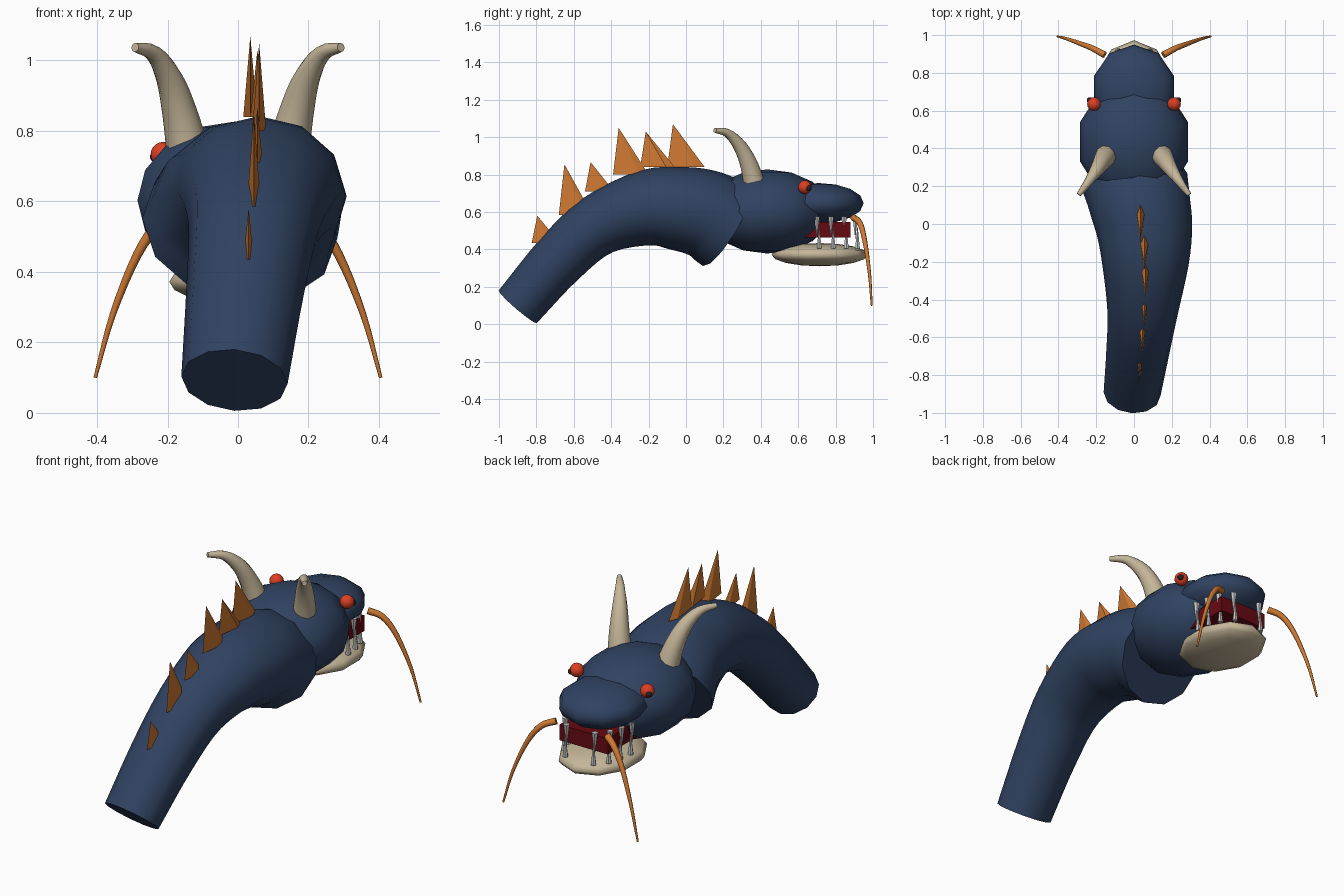
import bpy, bmesh, math
from mathutils import Vector, Matrix

if "Cube" in bpy.data.objects:
    bpy.data.objects.remove(bpy.data.objects["Cube"])


def material(name, rgb):
    m = bpy.data.materials.new(name)
    m.diffuse_color = (*rgb, 1)
    m.use_nodes = True
    m.node_tree.nodes["Principled BSDF"].inputs["Base Color"].default_value = m.diffuse_color
    return m


BLUE = material("deep_blue", (0.030, 0.056, 0.122))
BONE = material("bone", (0.56, 0.47, 0.32))
ORANGE = material("orange", (0.62, 0.19, 0.032))
RED = material("eye_red", (0.72, 0.05, 0.017))
MOUTH = material("dark_red", (0.13, 0.003, 0.006))
BLACK = material("pupil_dark", (0.02, 0.015, 0.015))
GREY = material("tooth_grey", (0.55, 0.55, 0.55))


def finish(bm, name, mat):
    bmesh.ops.recalc_face_normals(bm, faces=bm.faces)
    mesh = bpy.data.meshes.new(name)
    bm.to_mesh(mesh)
    bm.free()
    mesh.materials.append(mat)
    obj = bpy.data.objects.new(name, mesh)
    bpy.context.collection.objects.link(obj)
    return obj


def ball(name, mat, centre, size, seg=10, rings=8):
    bm = bmesh.new()
    bmesh.ops.create_uvsphere(bm, u_segments=seg, v_segments=rings, radius=1)
    bmesh.ops.transform(bm, verts=bm.verts, matrix=Matrix.LocRotScale(
        Vector(centre), None, Vector(size)))
    for f in bm.faces:
        f.smooth = True
    return finish(bm, name, mat)


def spline(keys, steps):
    """Catmull-Rom through (x, y, z, radius) keys."""
    p = [Vector(k) for k in keys]
    p = [p[0] * 2 - p[1]] + p + [p[-1] * 2 - p[-2]]
    out = []
    for i in range(1, len(p) - 2):
        a, b, c, d = p[i - 1:i + 3]
        for s in range(steps):
            t = s / steps
            out.append(0.5 * (2 * b + (c - a) * t + (2 * a - 5 * b + 4 * c - d) * t * t
                              + (3 * b - a - 3 * c + d) * t ** 3))
    return out + [p[-2]]


def tube(name, mat, keys, seg, ref, widen=1.0, steps=4):
    """Tapered tube with flat caps along a smooth path."""
    pts = spline(keys, steps)
    bm = bmesh.new()
    rings = []
    for i, q in enumerate(pts):
        t = (pts[min(i + 1, len(pts) - 1)] - pts[max(i - 1, 0)]).xyz.normalized()
        side = (Vector(ref) - t * t.dot(Vector(ref))).normalized()
        up = side.cross(t)
        rings.append([bm.verts.new(q.xyz + q.w * (
            side * widen * math.cos(a) + up * math.sin(a)))
            for a in (2 * math.pi * k / seg for k in range(seg))])
    for r0, r1 in zip(rings, rings[1:]):
        for k in range(seg):
            n = (k + 1) % seg
            bm.faces.new((r0[k], r0[n], r1[n], r1[k])).smooth = True
    for r in (rings[0], rings[-1]):
        for e in bm.faces.new(r).edges:
            e.smooth = False
    return finish(bm, name, mat)


def pyramid(name, mat, base, apex):
    bm = bmesh.new()
    b = [bm.verts.new(v) for v in base]
    top = bm.verts.new(apex)
    bm.faces.new(b)
    for i in range(len(b)):
        bm.faces.new((b[i], b[(i + 1) % len(b)], top))
    return finish(bm, name, mat)


# Arched neck
tube("neck", BLUE, [
    (-0.01, -0.90, 0.093, 0.134), (0.02, -0.68, 0.345, 0.148),
    (0.045, -0.47, 0.53, 0.165), (0.06, -0.21, 0.622, 0.203),
    (0.055, -0.03, 0.617, 0.225), (0.03, 0.11, 0.587, 0.238),
    (0.005, 0.22, 0.525, 0.25)], 12, (1, 0, 0), widen=1.13)

# Skull, snout, jaw and mouth interior
ball("skull", BLUE, (0, 0.435, 0.603), (0.30, 0.34, 0.225))
ball("snout", BLUE, (0, 0.71, 0.647), (0.222, 0.24, 0.108))
ball("lower_jaw", BONE, (0, 0.715, 0.372), (0.205, 0.258, 0.062))
bm = bmesh.new()
bmesh.ops.create_cube(bm, size=1, matrix=Matrix.LocRotScale(
    Vector((0, 0.72, 0.505)), None, Vector((0.29, 0.32, 0.085))))
finish(bm, "mouth_interior", MOUTH)

# Dorsal spikes: x, rear y, base z, length, apex z
for i, (x, y, z, length, top) in enumerate([
        (0.03, -0.825, 0.435, 0.15, 0.58), (0.045, -0.68, 0.585, 0.18, 0.855),
        (0.055, -0.54, 0.71, 0.155, 0.867), (0.06, -0.39, 0.80, 0.19, 1.05),
        (0.055, -0.245, 0.84, 0.185, 1.03), (0.035, -0.10, 0.84, 0.20, 1.07)]):
    w = 0.02 if length > 0.17 else 0.015
    pyramid(f"back_spike_{i + 1}", ORANGE,
            [(x, y, z), (x + w, y + 0.75 * length, z), (x, y + length, z),
             (x - w, y + 0.75 * length, z)], (x, y + 0.03, top))


def tooth(name, x, y, z, tip_z, r):
    pyramid(name, GREY, [(x + r * math.cos(a), y + r * math.sin(a), z)
                         for a in (k * math.pi / 3 for k in range(6))], (x, y, tip_z))


# Paired parts
for s, tag in ((-1, "left"), (1, "right")):
    tube(f"horn_{tag}", BONE, [
        (s * 0.14, 0.37, 0.73, 0.062), (s * 0.165, 0.338, 0.85, 0.050),
        (s * 0.195, 0.29, 0.95, 0.038), (s * 0.24, 0.225, 1.02, 0.024),
        (s * 0.292, 0.155, 1.037, 0.013)], 10, (1, 0, 0))
    tube(f"whisker_{tag}", ORANGE, [
        (s * 0.155, 0.895, 0.57, 0.018), (s * 0.22, 0.93, 0.54, 0.016),
        (s * 0.285, 0.955, 0.45, 0.013), (s * 0.355, 0.98, 0.28, 0.009),
        (s * 0.405, 0.993, 0.10, 0.005)], 8, (0, 1, 0))
    ball(f"eye_{tag}", RED, (s * 0.212, 0.635, 0.733), (0.036,) * 3, 16, 10)
    ball(f"pupil_{tag}", BLACK, (s * 0.234, 0.655, 0.727), (0.016,) * 3, 12, 8)
    for i, (x, y) in enumerate([(0.165, 0.70), (0.155, 0.775),
                                (0.135, 0.845), (0.085, 0.905)]):
        tooth(f"upper_tooth_{tag}_{i + 1}", s * x, y, 0.575, 0.455, 0.017)
        tooth(f"lower_tooth_{tag}_{i + 1}", s * x, y + 0.012, 0.405, 0.53, 0.015)
